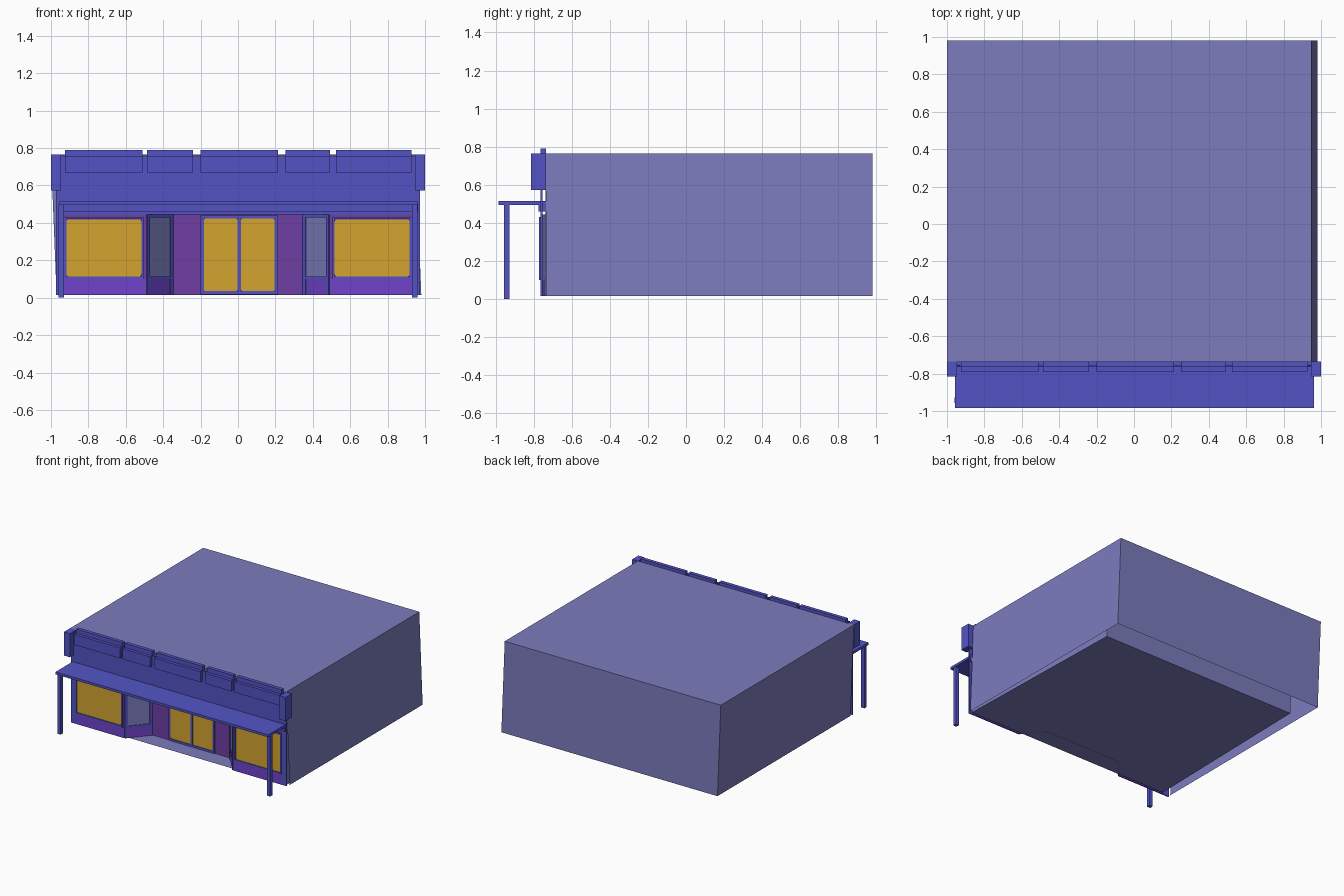
import bpy, bmesh, math
from mathutils import Vector

if "Cube" in bpy.data.objects:
    bpy.data.objects.remove(bpy.data.objects["Cube"])


def material(name, r, g, b):
    lin = [((c / 255 + 0.055) / 1.055) ** 2.4 for c in (r, g, b)]
    m = bpy.data.materials.new(name)
    m.diffuse_color = (*lin, 1)
    m.use_nodes = True
    m.node_tree.nodes["Principled BSDF"].inputs["Base Color"].default_value = m.diffuse_color
    return m


LAVENDER = material("lavender", 124, 124, 190)
BLUE = material("blue", 83, 84, 197)
VIOLET = material("violet", 112, 66, 203)
PLUM = material("plum", 110, 62, 164)
AMBER = material("amber", 212, 164, 48)


def finish(name, bm, mat):
    me = bpy.data.meshes.new(name)
    bm.to_mesh(me)
    bm.free()
    me.materials.append(mat)
    ob = bpy.data.objects.new(name, me)
    bpy.context.collection.objects.link(ob)
    return ob


def add_prism(bm, ring, offset):
    """Extrude a closed ring of points along an offset vector."""
    a = [bm.verts.new(p) for p in ring]
    b = [bm.verts.new(Vector(p) + Vector(offset)) for p in ring]
    bm.faces.new(a)
    bm.faces.new(b[::-1])
    n = len(a)
    for i in range(n):
        bm.faces.new((a[i], b[i], b[(i + 1) % n], a[(i + 1) % n]))
    bmesh.ops.recalc_face_normals(bm, faces=bm.faces)


def box(name, x, y, z, mat):
    bm = bmesh.new()
    ring = [(x[0], y[0], z[0]), (x[1], y[0], z[0]), (x[1], y[1], z[0]), (x[0], y[1], z[0])]
    add_prism(bm, ring, (0, 0, z[1] - z[0]))
    return finish(name, bm, mat)


def wall_rects(name, p, q, rects, thick, mat):
    """Upright rectangles (u0, u1, z0, z1) on the plan line p to q, with u from 0 to 1."""
    p, q = Vector((*p, 0)), Vector((*q, 0))
    d = q - p
    out = Vector((d.y, -d.x, 0)).normalized() * thick
    bm = bmesh.new()
    for u0, u1, z0, z1 in rects:
        ring = [p + d * u + Vector((0, 0, z)) for u, z in ((u0, z0), (u1, z0), (u1, z1), (u0, z1))]
        add_prism(bm, ring, out)
    return finish(name, bm, mat)


def frame(x0, x1, z0, z1, w):
    """Four bars around an opening."""
    return [(x0, x0 + w, z0, z1), (x1 - w, x1, z0, z1),
            (x0 + w, x1 - w, z0, z0 + w), (x0 + w, x1 - w, z1 - w, z1)]


def glass(name, x0, x1, z0, z1, y, r=0.014):
    """Thin pane with rounded corners."""
    ring = []
    for cx, cz, start in ((x1 - r, z1 - r, 0), (x0 + r, z1 - r, 90),
                          (x0 + r, z0 + r, 180), (x1 - r, z0 + r, 270)):
        for k in range(4):
            t = math.radians(start + 30 * k)
            ring.append((cx + r * math.cos(t), y, cz + r * math.sin(t)))
    bm = bmesh.new()
    add_prism(bm, ring, (0, 0.005, 0))
    return finish(name, bm, AMBER)


def faces_object(name, pts, faces, mat):
    bm = bmesh.new()
    vs = [bm.verts.new(p) for p in pts]
    for f in faces:
        bm.faces.new([vs[i] for i in f])
    return finish(name, bm, mat)


# Main building: slightly leaning shell, open below
FY, BY, Z0, Z1 = -0.735, 0.98, 0.015, 0.765
faces_object("building_shell",
             [(-0.97, FY, Z0), (0.98, FY, Z0), (0.98, BY, Z0), (-0.97, BY, Z0),
              (-1.0, FY, Z1), (0.95, FY, Z1), (0.95, BY, Z1), (-1.0, BY, Z1)],
             [(4, 5, 6, 7), (1, 2, 6, 5), (2, 3, 7, 6), (3, 0, 4, 7)], LAVENDER)
wall_rects("upper_front_wall", (-0.97, FY), (0.95, FY), [(0, 1, 0.45, 0.76)], 0.002, LAVENDER)

# Inner room: floor and walls
faces_object("inner_room",
             [(-0.9, -0.74, Z0), (0.96, -0.74, Z0), (0.92, 0.78, Z0), (-0.87, 0.78, Z0),
              (-0.92, -0.74, 0.45), (0.94, -0.74, 0.45), (0.9, 0.78, 0.45), (-0.89, 0.78, 0.45)],
             [(0, 1, 2, 3), (1, 2, 6, 5), (2, 3, 7, 6), (3, 0, 4, 7)], LAVENDER)

# Front sheet above the shop windows
box("upper_facade", (-0.97, 0.97), (-0.765, -0.757), (0.445, 0.755), BLUE)

# Parapet panels with a stepped profile
PROFILE = [(-0.735, 0.79), (-0.765, 0.79), (-0.765, 0.755),
           (-0.79, 0.755), (-0.79, 0.67), (-0.735, 0.67)]
for i, (a, b) in enumerate(((-0.925, -0.51), (-0.487, -0.24), (-0.2, 0.215),
                            (0.255, 0.493), (0.523, 0.927))):
    bm = bmesh.new()
    add_prism(bm, [(a, y, z) for y, z in PROFILE], (b - a, 0, 0))
    finish(f"parapet_panel_{i + 1}", bm, BLUE)

# Awning
box("awning", (-0.957, 0.963), (-0.985, -0.735), (0.495, 0.515), BLUE)
box("awning_rail", (-0.957, 0.963), (-0.775, -0.735), (0.46, 0.495), BLUE)

# Left and right parts of the shop front
for s, side in ((-1, "left"), (1, "right")):
    def span(a, b):
        return (min(s * a, s * b), max(s * a, s * b))

    box(f"{side}_corbel", span(0.947, 1.0), (-0.815, -0.735), (0.572, 0.765), BLUE)
    box(f"{side}_awning_post", span(0.93, 0.96), (-0.957, -0.928), (0, 0.495), BLUE)
    box(f"{side}_pilaster", span(0.93, 0.973), (-0.765, -0.755), (0.015, 0.572), BLUE)
    box(f"{side}_window_backing", span(0.49, 0.93), (-0.76, -0.755), (0.1, 0.445), PLUM)
    box(f"{side}_kick_panel", span(0.49, 0.93), (-0.765, -0.755), (0.015, 0.1), VIOLET)
    x0, x1 = span(0.505, 0.93)
    wall_rects(f"{side}_window_frame", (0, -0.758), (1, -0.758),
               frame(x0, x1, 0.1, 0.432, 0.012), 0.014, BLUE)
    glass(f"{side}_window_glass", x0 + 0.012, x1 - 0.012, 0.113, 0.419, -0.766)

    # Angled entry wall, window and base
    p, q = (s * 0.49, -0.76), (s * 0.352, -0.6)
    if s > 0:
        p, q = q, p
    wall_rects(f"{side}_entry_glass", p, q, [(0, 1, 0.1, 0.445)], 0.002, LAVENDER)
    wall_rects(f"{side}_entry_frame", p, q,
               [(0, 0.1, 0.015, 0.445), (0.9, 1, 0.015, 0.445),
                (0.1, 0.9, 0.1, 0.112), (0.1, 0.9, 0.43, 0.445)], 0.008, BLUE)
    wall_rects(f"{side}_entry_base", p, q, [(0, 1, 0.015, 0.1)], 0.004, VIOLET)

# Recessed entry: ceiling, back wall and double door
faces_object("entry_ceiling",
             [(-0.49, -0.76, 0.445), (0.49, -0.76, 0.445), (0.352, -0.6, 0.445), (-0.352, -0.6, 0.445)],
             [(0, 3, 2, 1)], PLUM)
box("entry_back_wall", (-0.355, 0.36), (-0.6, -0.592), (0.015, 0.445), PLUM)
wall_rects("door_frame", (0, -0.599), (1, -0.599),
           frame(-0.2, 0.213, 0.018, 0.44, 0.017) + [(-0.002, 0.016, 0.035, 0.423)], 0.012, BLUE)
glass("left_door_glass", -0.184, -0.001, 0.034, 0.424, -0.606)
glass("right_door_glass", 0.015, 0.197, 0.034, 0.424, -0.606)
